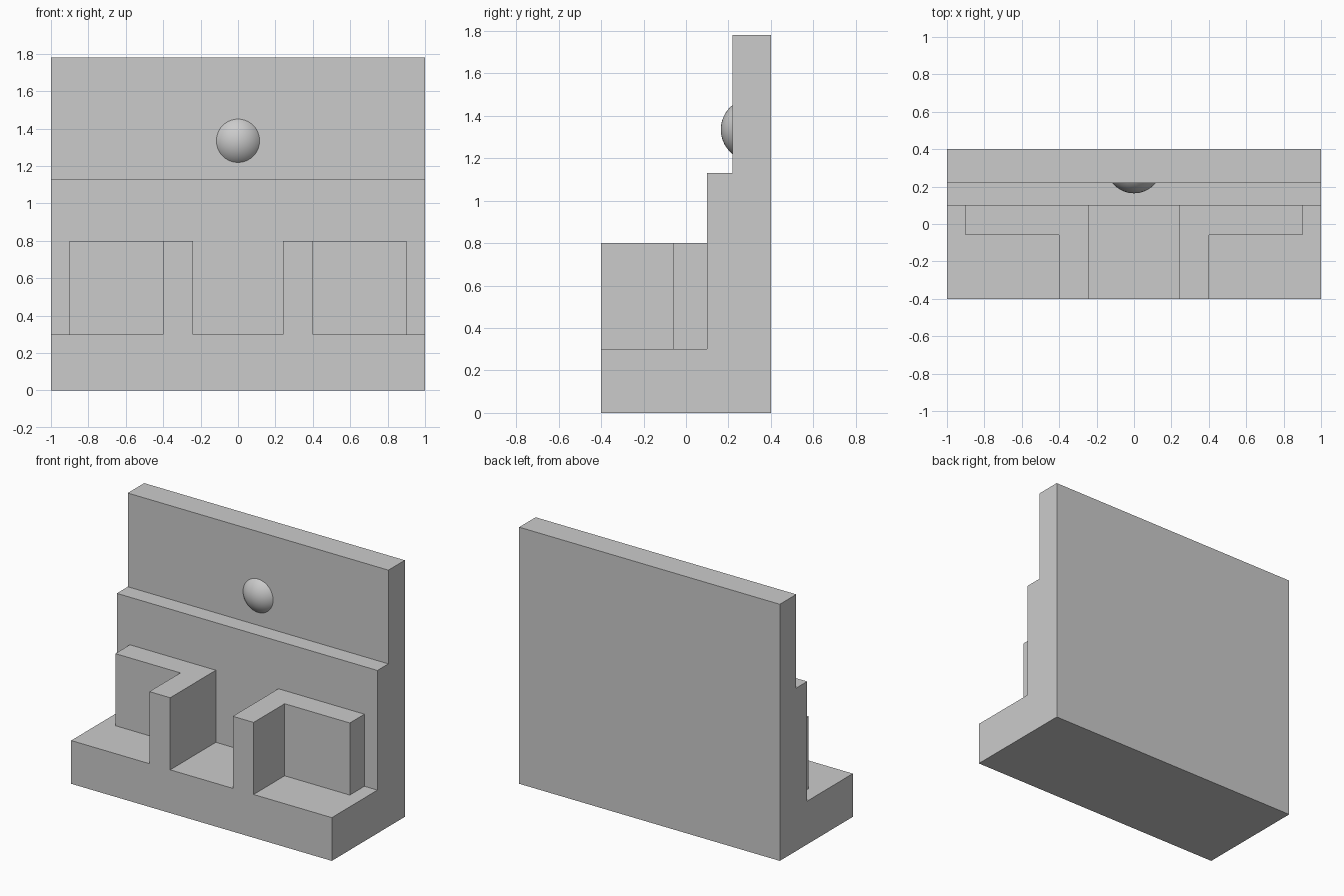
import bpy, bmesh
from mathutils import Matrix, Vector

cube = bpy.data.objects.get("Cube")
if cube:
    bpy.data.objects.remove(cube, do_unlink=True)

# Single plain grey finish
grey = bpy.data.materials.new("plain grey")
grey.use_nodes = True
colour = (0.6, 0.6, 0.6, 1)
grey.diffuse_color = colour
grey.node_tree.nodes["Principled BSDF"].inputs["Base Color"].default_value = colour


def finish(name, bm):
    bmesh.ops.recalc_face_normals(bm, faces=bm.faces)
    mesh = bpy.data.meshes.new(name)
    bm.to_mesh(mesh)
    bm.free()
    mesh.materials.append(grey)
    obj = bpy.data.objects.new(name, mesh)
    bpy.context.collection.objects.link(obj)
    return obj


def extrude_profile(name, points, direction):
    bm = bmesh.new()
    face = bm.faces.new([bm.verts.new(p) for p in points])
    result = bmesh.ops.extrude_face_region(bm, geom=[face], use_keep_orig=True)
    moved = [g for g in result["geom"] if isinstance(g, bmesh.types.BMVert)]
    bmesh.ops.translate(bm, verts=moved, vec=Vector(direction))
    return finish(name, bm)


# Stepped body: base slab, middle wall and thinner upper wall
steps = [(-0.4, 0), (0.4, 0), (0.4, 1.78), (0.22, 1.78),
         (0.22, 1.13), (0.1, 1.13), (0.1, 0.3), (-0.4, 0.3)]
extrude_profile("stepped_body", [(-1, y, z) for y, z in steps], (2, 0, 0))

# L-shaped brackets standing on the base, mirrored left and right
bracket = [(0.24, -0.4), (0.4, -0.4), (0.4, -0.06),
           (0.9, -0.06), (0.9, 0.1), (0.24, 0.1)]
for side, sign in (("left", 1), ("right", -1)):
    extrude_profile(side + "_bracket", [(sign * x, y, 0.3) for x, y in bracket],
                    (0, 0, 0.5))

# Shallow domed knob on the upper wall
bm = bmesh.new()
bmesh.ops.create_uvsphere(bm, u_segments=48, v_segments=32, radius=0.148,
                          matrix=Matrix.Translation((0, 0.312, 1.335)))
bmesh.ops.bisect_plane(bm, geom=bm.verts[:] + bm.edges[:] + bm.faces[:],
                       plane_co=(0, 0.22, 0), plane_no=(0, 1, 0), clear_outer=True)
bmesh.ops.holes_fill(bm, edges=[e for e in bm.edges if e.is_boundary])
knob = finish("domed_knob", bm)
bpy.ops.object.select_all(action="DESELECT")
knob.select_set(True)
bpy.context.view_layer.objects.active = knob
bpy.ops.object.shade_smooth_by_angle()
